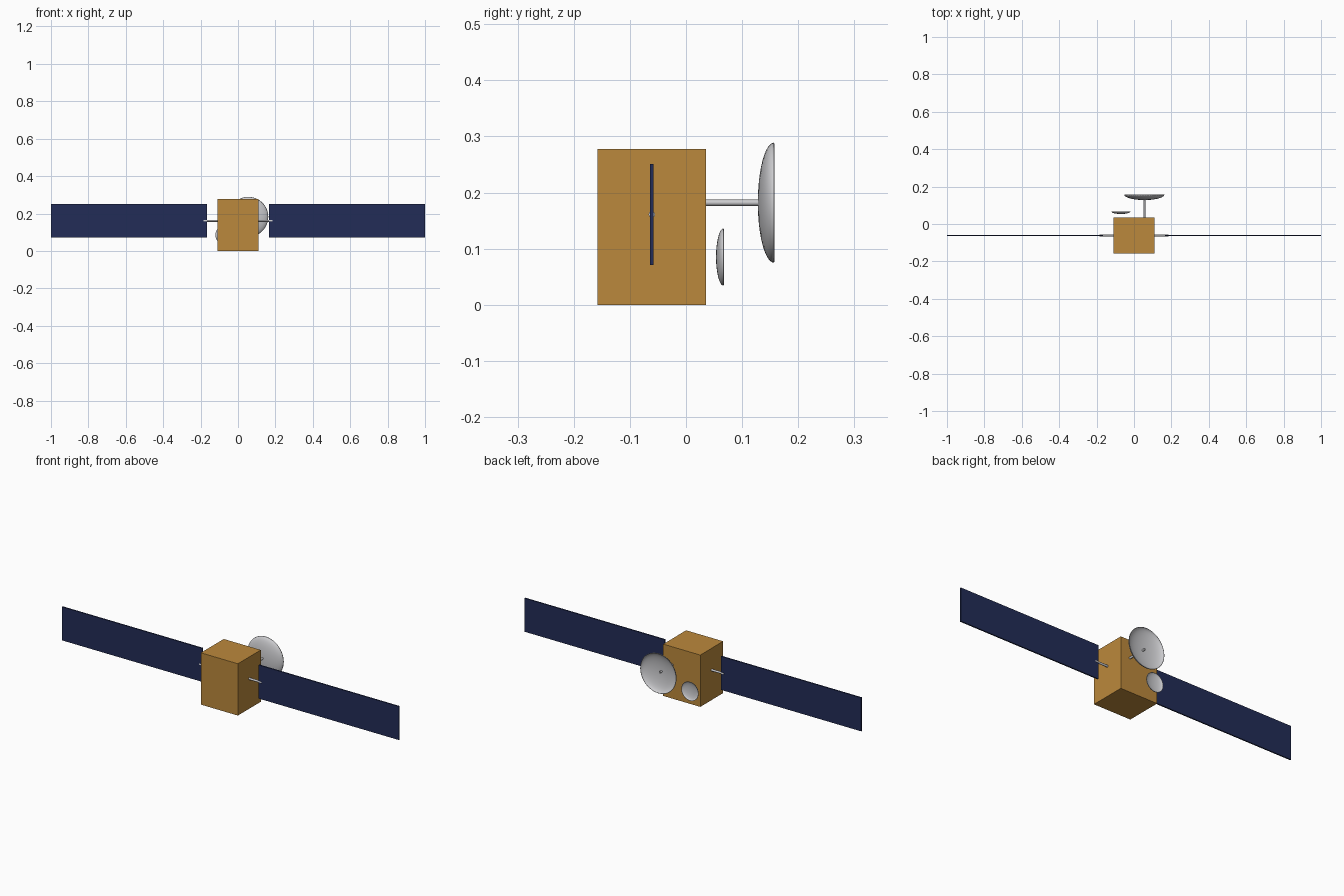
import bpy, bmesh, math
from mathutils import Matrix

default = bpy.data.objects.get("Cube")
if default:
    bpy.data.objects.remove(default, do_unlink=True)


def material(name, rgb):
    m = bpy.data.materials.new(name)
    m.use_nodes = True
    m.diffuse_color = (*rgb, 1)
    m.node_tree.nodes["Principled BSDF"].inputs["Base Color"].default_value = (*rgb, 1)
    return m


GOLD = material("gold_foil", (0.50, 0.25, 0.045))
NAVY = material("navy_cells", (0.016, 0.025, 0.095))
GREY = material("light_grey_metal", (0.60, 0.60, 0.62))


def finish(bm, name, mat, smooth=False):
    mesh = bpy.data.meshes.new(name)
    bm.to_mesh(mesh)
    bm.free()
    mesh.materials.append(mat)
    obj = bpy.data.objects.new(name, mesh)
    bpy.context.collection.objects.link(obj)
    if smooth:
        bpy.ops.object.select_all(action="DESELECT")
        obj.select_set(True)
        bpy.context.view_layer.objects.active = obj
        bpy.ops.object.shade_smooth_by_angle(angle=math.radians(40))
    return obj


def box(name, mat, low, high):
    size = [b - a for a, b in zip(low, high)]
    centre = [(a + b) / 2 for a, b in zip(low, high)]
    bm = bmesh.new()
    bmesh.ops.create_cube(bm, size=1, matrix=Matrix.Translation(centre) @ Matrix.Diagonal((*size, 1)))
    return finish(bm, name, mat)


def rod(name, centre, length, radius, axis):
    turn = Matrix.Rotation(math.pi / 2, 4, "Y" if axis == "X" else "X")
    bm = bmesh.new()
    bmesh.ops.create_cone(bm, cap_ends=True, segments=24, radius1=radius, radius2=radius,
                          depth=length, matrix=Matrix.Translation(centre) @ turn)
    return finish(bm, name, GREY, True)


def dish(name, x, z, y_back, y_rim, radius):
    # Half-ellipse bowl spun about the y axis, open towards the back
    bm = bmesh.new()
    steps = 12
    profile = []
    for i in range(steps + 1):
        a = i / steps * math.pi / 2
        profile.append(bm.verts.new((x + radius * math.sin(a),
                                     y_rim - (y_rim - y_back) * math.cos(a), z)))
    edges = [bm.edges.new(pair) for pair in zip(profile, profile[1:])]
    bmesh.ops.spin(bm, geom=profile + edges, cent=(x, 0, z), axis=(0, 1, 0),
                   angle=math.tau, steps=48)
    bmesh.ops.remove_doubles(bm, verts=bm.verts, dist=1e-5)
    bmesh.ops.recalc_face_normals(bm, faces=bm.faces)
    # Make the outside of the bowl face the front
    bm.normal_update()
    if sum(f.normal.y for f in bm.faces) > 0:
        bmesh.ops.reverse_faces(bm, faces=bm.faces)
    obj = finish(bm, name, GREY, True)
    shell = obj.modifiers.new("shell", "SOLIDIFY")
    shell.thickness = 0.0015
    shell.offset = -1
    return obj


# Main body
box("body", GOLD, (-0.11, -0.158, 0), (0.11, 0.036, 0.278))

# Solar wings and their arms on both sides
for side, s in (("left", 1), ("right", -1)):
    x0, x1 = sorted((s * 0.167, s * 1.0))
    box(side + "_solar_panel", NAVY, (x0, -0.0645, 0.071), (x1, -0.0575, 0.251))
    rod(side + "_panel_arm", (s * 0.143, -0.061, 0.161), 0.084, 0.0055, "X")

# Dishes and mast
dish("large_dish", 0.055, 0.182, 0.128, 0.157, 0.107)
rod("dish_mast", (0.055, 0.087, 0.182), 0.114, 0.0055, "Y")
dish("small_dish", -0.07, 0.085, 0.0535, 0.067, 0.051)
